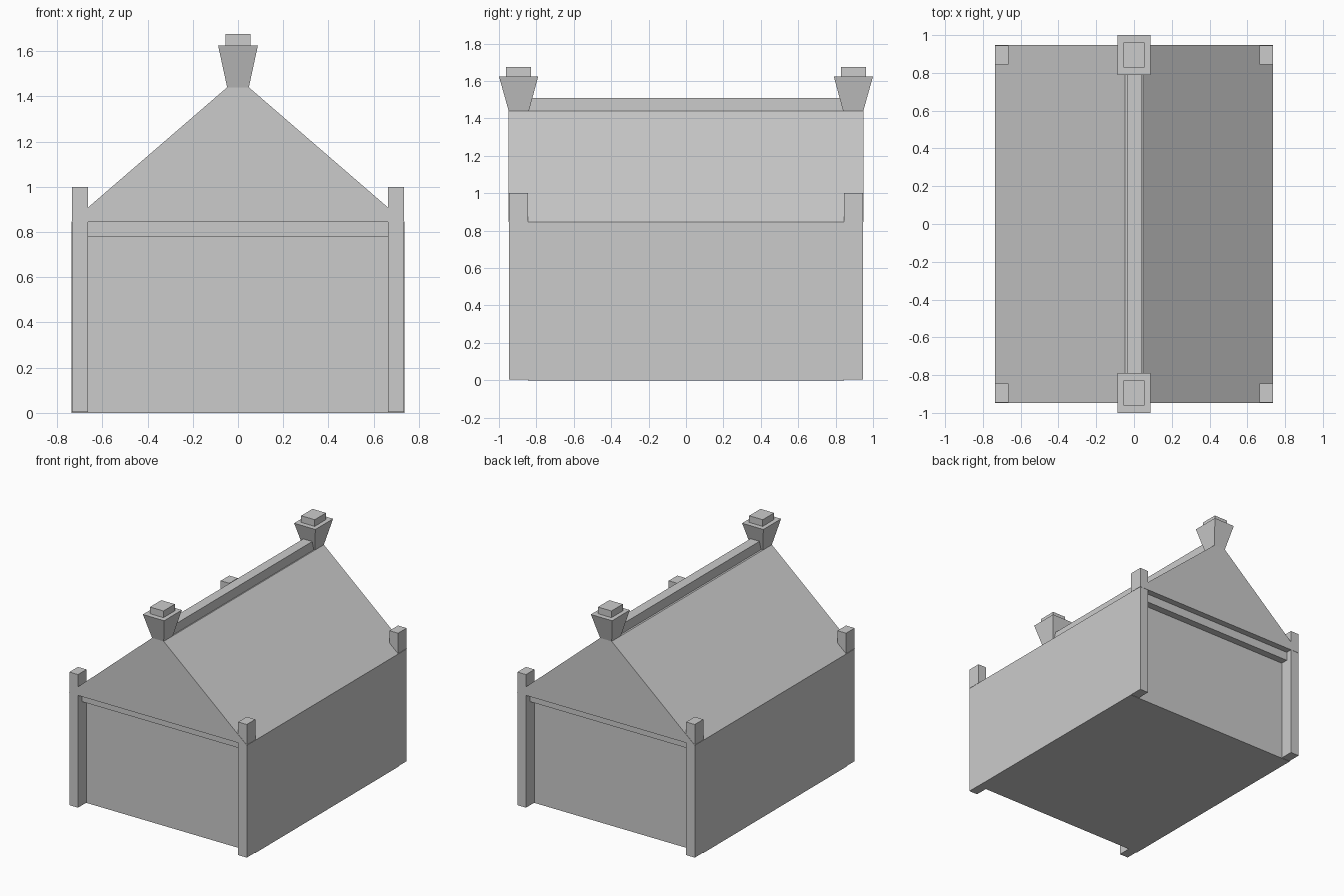
import bpy
import bmesh

cube = bpy.data.objects.get("Cube")
if cube:
    bpy.data.objects.remove(cube, do_unlink=True)

GREY = (0.6, 0.6, 0.6, 1)
stone = bpy.data.materials.new("plain grey")
stone.use_nodes = True
stone.diffuse_color = GREY
stone.node_tree.nodes["Principled BSDF"].inputs["Base Color"].default_value = GREY

HALF_X, HALF_Y = 0.737, 0.948   # outer footprint
WALL_Y = 0.845                  # recessed end walls
EAVE, RIDGE = 0.845, 1.44
NECK = 0.048                    # half width of the flat ridge


def loft(name, lower, upper):
    """Solid between two matching outlines."""
    bm = bmesh.new()
    a = [bm.verts.new(p) for p in lower]
    b = [bm.verts.new(p) for p in upper]
    bm.faces.new(a)
    bm.faces.new(b)
    for i in range(len(a)):
        j = (i + 1) % len(a)
        bm.faces.new((a[i], a[j], b[j], b[i]))
    bmesh.ops.recalc_face_normals(bm, faces=bm.faces)
    mesh = bpy.data.meshes.new(name)
    bm.to_mesh(mesh)
    bm.free()
    mesh.materials.append(stone)
    obj = bpy.data.objects.new(name, mesh)
    bpy.context.collection.objects.link(obj)
    return obj


def rect(x0, x1, y0, y1, z):
    return [(x0, y0, z), (x1, y0, z), (x1, y1, z), (x0, y1, z)]


def box(name, x0, x1, y0, y1, z0, z1):
    return loft(name, rect(x0, x1, y0, y1, z0), rect(x0, x1, y0, y1, z1))


# Main body
box("body", -HALF_X, HALF_X, -WALL_Y, WALL_Y, 0, EAVE)

# Gabled roof, overhanging the end walls
gable = [(-HALF_X, EAVE), (HALF_X, EAVE), (NECK, RIDGE), (-NECK, RIDGE)]
loft("roof", [(x, -HALF_Y, z) for x, z in gable],
     [(x, HALF_Y, z) for x, z in gable])

# Square bar along the ridge
box("ridge_beam", -0.034, 0.04, -WALL_Y, WALL_Y, RIDGE, 1.51)

for end, s in (("front", -1), ("back", 1)):
    # Lintel under each gable
    box(end + "_lintel", -0.665, 0.665, s * WALL_Y, s * 0.9, 0.78, EAVE)

    # Flared finial and its cap
    loft(end + "_finial",
         rect(-NECK, NECK, s * 0.84, s * HALF_Y, RIDGE),
         rect(-0.088, 0.088, s * 0.79, s, 1.625))
    box(end + "_finial_cap", -0.056, 0.056, s * 0.828, s * 0.962, 1.625, 1.675)

    # Corner posts
    for side, t in (("left", 1), ("right", -1)):
        box(f"{end}_{side}_post", t * 0.664, t * 0.735,
            s * WALL_Y, s * 0.946, 0.003, 1.0)
